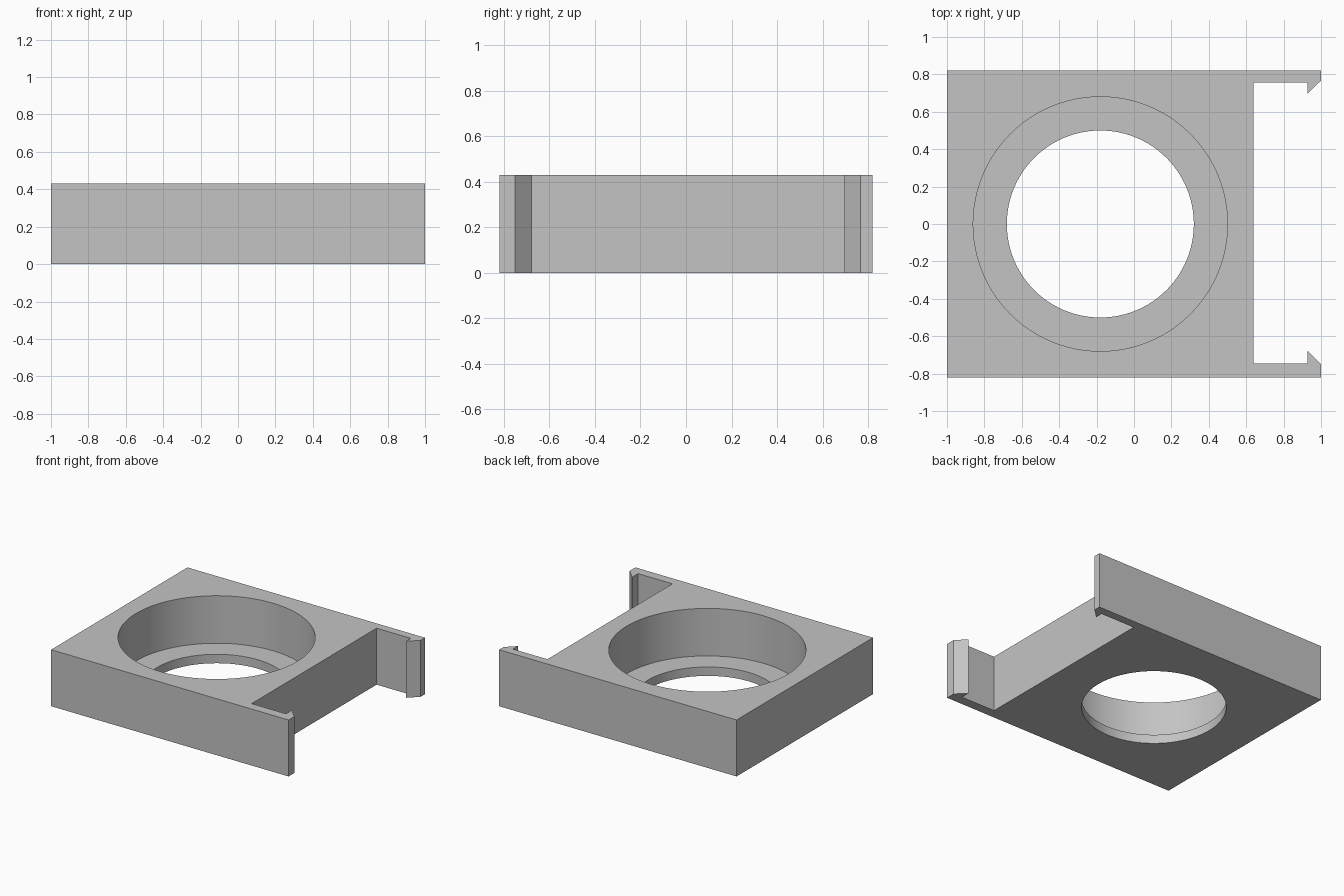
import bpy
import bmesh
import math

if "Cube" in bpy.data.objects:
    bpy.data.objects.remove(bpy.data.objects["Cube"], do_unlink=True)

HEIGHT = 0.43
LEDGE_Z = 0.068
BORE_X = -0.18

grey = bpy.data.materials.new("plain grey")
grey.use_nodes = True
grey.diffuse_color = (0.55, 0.55, 0.55, 1)
grey.node_tree.nodes["Principled BSDF"].inputs["Base Color"].default_value = (0.55, 0.55, 0.55, 1)


def prism(name, outline, z0, z1):
    """Extrude a counter-clockwise outline from z0 up to z1."""
    bm = bmesh.new()
    face = bm.faces.new([bm.verts.new((x, y, z0)) for x, y in outline])
    top = bmesh.ops.extrude_face_region(bm, geom=[face])["geom"]
    verts = [v for v in top if isinstance(v, bmesh.types.BMVert)]
    bmesh.ops.translate(bm, verts=verts, vec=(0, 0, z1 - z0))
    bmesh.ops.recalc_face_normals(bm, faces=bm.faces)
    mesh = bpy.data.meshes.new(name)
    bm.to_mesh(mesh)
    bm.free()
    mesh.materials.append(grey)
    obj = bpy.data.objects.new(name, mesh)
    bpy.context.collection.objects.link(obj)
    return obj


def circle(radius, sides=96):
    steps = [2 * math.pi * i / sides for i in range(sides)]
    return [(BORE_X + radius * math.cos(a), radius * math.sin(a)) for a in steps]


# Square body with two clip arms ending in inward barbs
front_arm = [(1, -0.82), (1, -0.75), (0.927, -0.676), (0.927, -0.747), (0.638, -0.747)]
back_arm = [(0.638, 0.756), (0.927, 0.756), (0.927, 0.697), (1, 0.767), (1, 0.82)]
holder = prism("clip_holder", [(-1, -0.82)] + front_arm + back_arm + [(-1, 0.82)], 0, HEIGHT)

# Stepped bore: wide pocket above a narrow through hole
cutters = [
    prism("pocket_cutter", circle(0.68), LEDGE_Z, HEIGHT + 0.1),
    prism("through_hole_cutter", circle(0.5), -0.1, HEIGHT + 0.2),
]
bpy.ops.object.select_all(action="DESELECT")
holder.select_set(True)
bpy.context.view_layer.objects.active = holder
for cutter in cutters:
    cutter.hide_render = True
    cut = holder.modifiers.new(cutter.name, "BOOLEAN")
    cut.operation = "DIFFERENCE"
    cut.solver = "EXACT"
    cut.object = cutter
    bpy.ops.object.modifier_apply(modifier=cut.name)
    bpy.data.objects.remove(cutter, do_unlink=True)

# Smooth bore walls, crisp edges elsewhere
bpy.ops.object.shade_smooth_by_angle(angle=math.radians(30))
